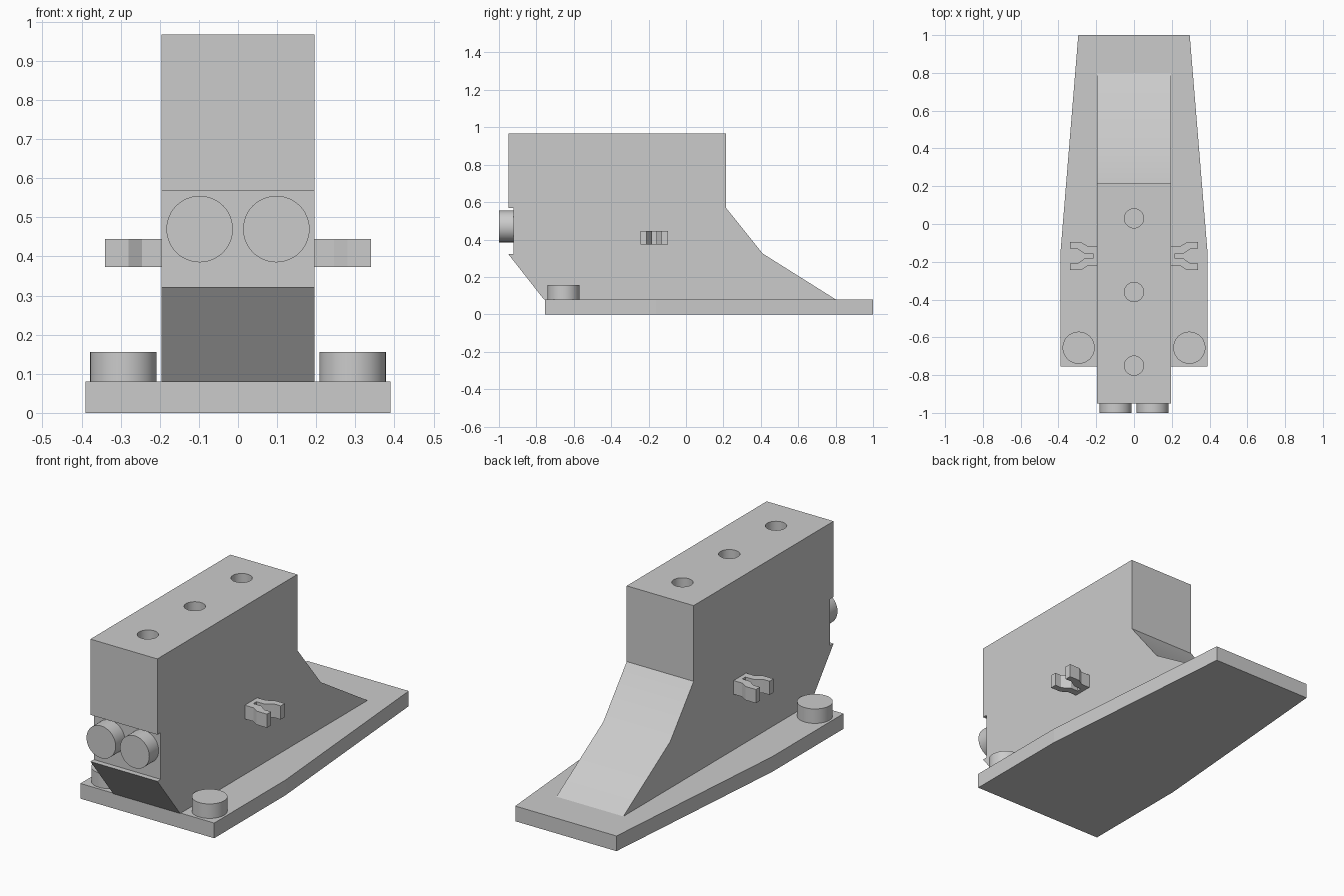
import bpy
import bmesh
from math import radians
from mathutils import Matrix, Vector

cube = bpy.data.objects.get("Cube")
if cube:
    bpy.data.objects.remove(cube, do_unlink=True)

GREY = (0.6, 0.6, 0.6, 1.0)
grey = bpy.data.materials.new("plain grey")
grey.use_nodes = True
grey.diffuse_color = GREY
grey.node_tree.nodes["Principled BSDF"].inputs["Base Color"].default_value = GREY


def finish(name, bm):
    """Turn a bmesh into a grey object."""
    bmesh.ops.recalc_face_normals(bm, faces=bm.faces)
    mesh = bpy.data.meshes.new(name)
    bm.to_mesh(mesh)
    bm.free()
    mesh.materials.append(grey)
    obj = bpy.data.objects.new(name, mesh)
    bpy.context.collection.objects.link(obj)
    return obj


def extrude(name, points, direction):
    """Extrude a closed outline of 3D points along a direction."""
    bm = bmesh.new()
    face = bm.faces.new([bm.verts.new(p) for p in points])
    result = bmesh.ops.extrude_face_region(bm, geom=[face], use_keep_orig=True)
    verts = [v for v in result["geom"] if isinstance(v, bmesh.types.BMVert)]
    bmesh.ops.translate(bm, verts=verts, vec=Vector(direction))
    return finish(name, bm)


def cylinder(name, centre, radius, depth, tilt=0):
    """Round part with smooth sides and flat caps."""
    bm = bmesh.new()
    matrix = Matrix.Translation(centre) @ Matrix.Rotation(radians(tilt), 4, "X")
    bmesh.ops.create_cone(bm, cap_ends=True, segments=48, radius1=radius,
                          radius2=radius, depth=depth, matrix=matrix)
    obj = finish(name, bm)
    smooth(obj)
    return obj


def smooth(obj):
    bpy.ops.object.select_all(action="DESELECT")
    obj.select_set(True)
    bpy.context.view_layer.objects.active = obj
    bpy.ops.object.shade_smooth_by_angle(angle=radians(30))


# Tapered base plate
half = [(0.39, -0.755), (0.39, -0.16), (0.295, 1.0)]
outline = half + [(-x, y) for x, y in reversed(half)]
extrude("base_plate", [(x, y, 0) for x, y in outline], (0, 0, 0.08))

# Upright body with recessed nose and sloping tail
profile = [(-0.76, 0.08), (-0.95, 0.322), (-0.922, 0.322), (-0.922, 0.568),
           (-0.95, 0.568), (-0.95, 0.967), (0.215, 0.967), (0.215, 0.568),
           (0.41, 0.325), (0.80, 0.08)]
body = extrude("body", [(-0.195, y, z) for y, z in profile], (0.39, 0, 0))

# Three round sockets in the top
for y in (-0.75, -0.36, 0.03):
    cutter = cylinder("socket_cutter", (0, y, 0.967), 0.051, 0.4)
    cutter.hide_render = True
    mod = body.modifiers.new("socket", "BOOLEAN")
    mod.operation = "DIFFERENCE"
    mod.solver = "EXACT"
    mod.object = cutter
    bpy.ops.object.select_all(action="DESELECT")
    body.select_set(True)
    bpy.context.view_layer.objects.active = body
    bpy.ops.object.modifier_apply(modifier=mod.name)
    bpy.data.objects.remove(cutter, do_unlink=True)
smooth(body)

# Paired parts: front lamps, base studs and forked side clips
fork = [(0.19, 0.052), (0.245, 0.052), (0.28, 0.074), (0.34, 0.074),
        (0.34, 0.04), (0.302, 0.04), (0.262, 0.013), (0.218, 0.013)]
fork += [(x, -y) for x, y in reversed(fork)]
for side, s in (("left", 1), ("right", -1)):
    cylinder(side + "_lamp", (s * 0.098, -0.955, 0.47), 0.085, 0.09, 90)
    cylinder(side + "_stud", (s * 0.293, -0.655, 0.113), 0.085, 0.086)
    extrude(side + "_clip", [(s * x, y - 0.17, 0.373) for x, y in fork],
            (0, 0, 0.072))
